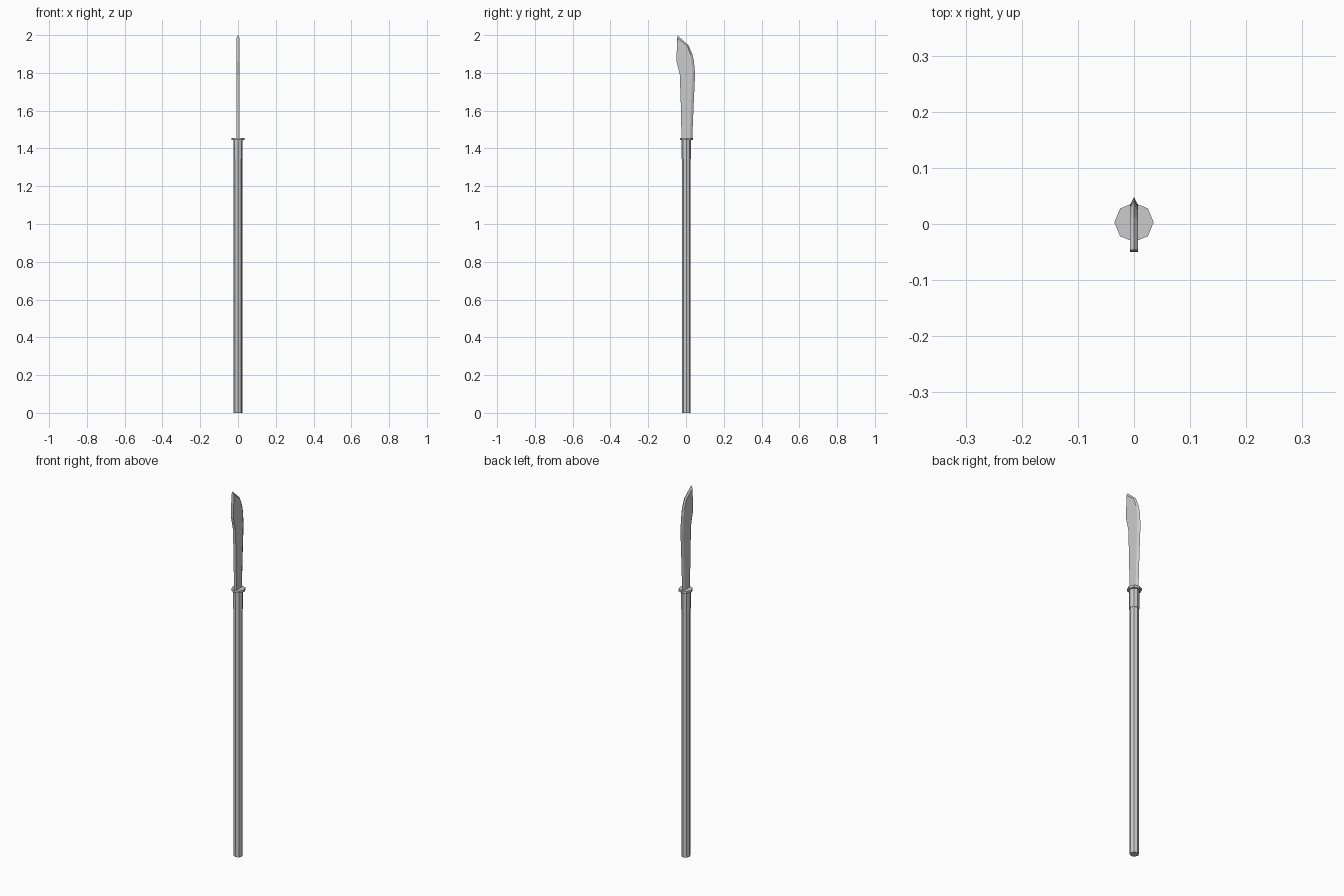
import bpy, bmesh
from math import pi

if "Cube" in bpy.data.objects:
    bpy.data.objects.remove(bpy.data.objects["Cube"])

CY = 0.002  # pole axis offset in y


def octagon(name, radius, z0, z1, turn=0.0, y=CY):
    bpy.ops.mesh.primitive_cylinder_add(vertices=8, radius=radius, depth=z1 - z0,
                                        location=(0, y, (z0 + z1) / 2),
                                        rotation=(0, 0, turn))
    ob = bpy.context.object
    ob.name = name
    return ob


# Pole, socket below the blade and guard plate
octagon("shaft", 0.0225, 0.0, 1.36)
octagon("socket", 0.025, 1.345, 1.448)
octagon("guard", 0.035, 1.444, 1.456, y=0.003)

# Blade: rows of (height, spine y, bevel y, cutting edge y)
T = 0.0075
rows = [
    (1.45, -0.024, 0.020, 0.033),
    (1.62, -0.027, 0.026, 0.040),
    (1.79, -0.033, 0.033, 0.048),
    (1.86, -0.050, 0.030, 0.042),
    (1.895, -0.050, 0.025, 0.035),
    (1.945, -0.047, 0.006, 0.014),
]
bm = bmesh.new()
rings = []
for z, spine, bevel, edge in rows:
    section = [(-T, spine), (T, spine), (T, bevel), (0, edge), (-T, bevel)]
    rings.append([bm.verts.new((x, y, z)) for x, y in section])
bm.faces.new(rings[0])
for a, b in zip(rings, rings[1:]):
    for i in range(5):
        j = (i + 1) % 5
        bm.faces.new((a[i], a[j], b[j], b[i]))

# Chisel point: the flat spine meets the bevelled edge at the tip
top = rings[-1]
left = bm.verts.new((-T, -0.046, 1.985))
right = bm.verts.new((T, -0.046, 1.985))
tip = bm.verts.new((0, -0.046, 2.0))
bm.faces.new((top[0], top[1], right, tip, left))
bm.faces.new((top[1], top[2], right))
bm.faces.new((top[4], top[0], left))
bm.faces.new((top[2], top[3], tip, right))
bm.faces.new((top[3], top[4], left, tip))
bmesh.ops.recalc_face_normals(bm, faces=bm.faces)
mesh = bpy.data.meshes.new("blade")
bm.to_mesh(mesh)
bm.free()
bpy.context.collection.objects.link(bpy.data.objects.new("blade", mesh))
